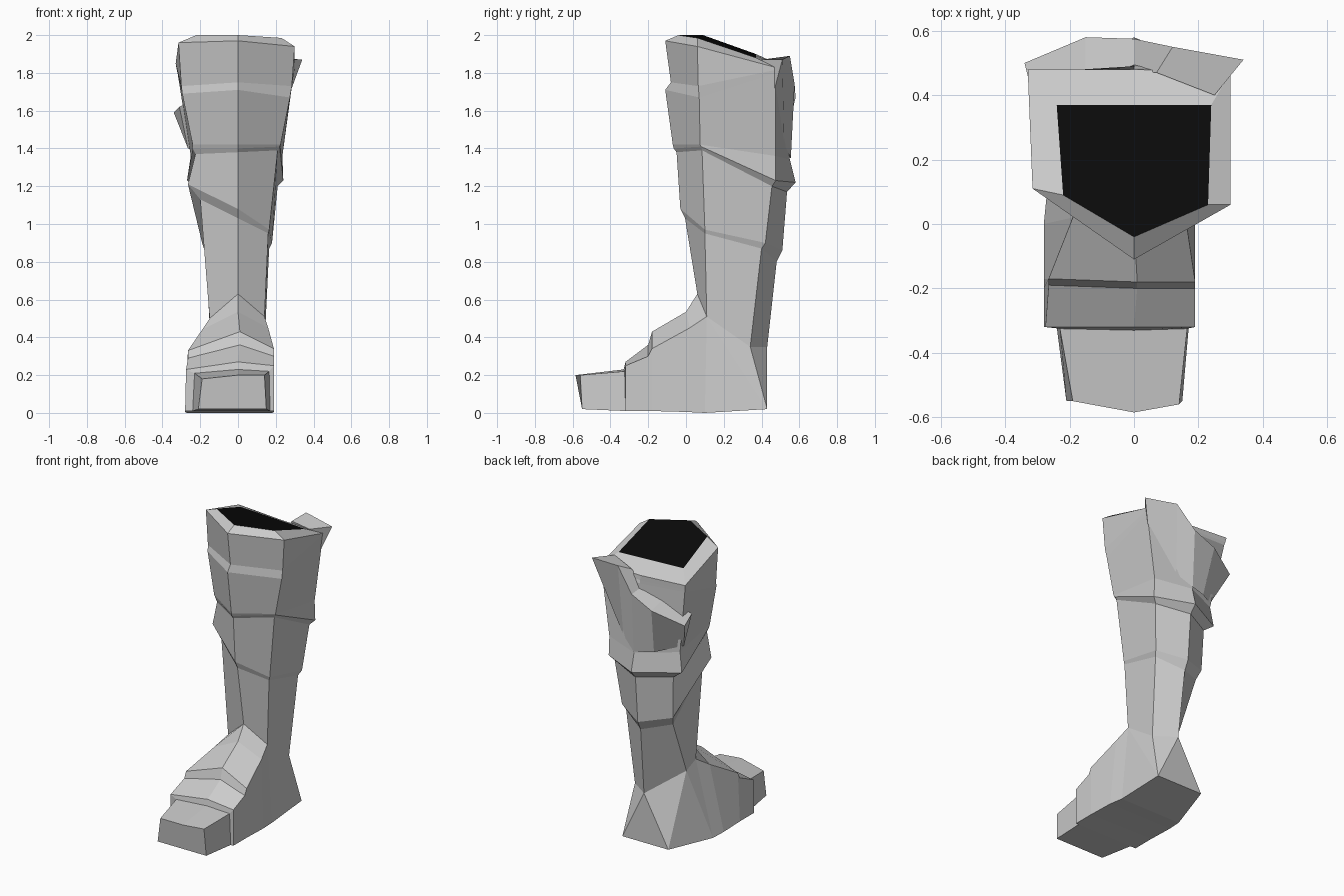
import bpy, bmesh

cube = bpy.data.objects.get("Cube")
if cube:
    bpy.data.objects.remove(cube, do_unlink=True)


def material(name, rgb):
    m = bpy.data.materials.new(name)
    m.use_nodes = True
    m.diffuse_color = (*rgb, 1)
    m.node_tree.nodes["Principled BSDF"].inputs["Base Color"].default_value = (*rgb, 1)
    return m


GREY = material("plain grey", (0.6, 0.6, 0.6))
BLACK = material("opening black", (0.003, 0.003, 0.003))


def face(bm, pts, mat=0):
    f = bm.faces.new([bm.verts.new(p) for p in pts])
    f.material_index = mat


def loft(bm, rings, closed=True):
    """Skin consecutive rings that have equal point counts."""
    for a, b in zip(rings, rings[1:]):
        n = len(a)
        for i in range(n if closed else n - 1):
            j = (i + 1) % n
            face(bm, [a[i], a[j], b[j], b[i]])


def finish(bm, name, mats):
    bmesh.ops.remove_doubles(bm, verts=bm.verts, dist=0.0005)
    bmesh.ops.recalc_face_normals(bm, faces=bm.faces)
    me = bpy.data.meshes.new(name)
    bm.to_mesh(me)
    bm.free()
    for m in mats:
        me.materials.append(m)
    ob = bpy.data.objects.new(name, me)
    bpy.context.collection.objects.link(ob)
    return ob


# Ankle ring: front, left, left back, back, right back, right
F, L, LB = (0, .06, .63), (.14, .11, .51), (.14, .34, .35)
B, RB, R = (.01, .43, .35), (-.15, .21, .46), (-.15, .11, .50)
SOLE_R, SOLE_L = (-.27, .10, 0), (.18, .10, 0)
HEEL_R, HEEL_L = (-.17, .43, .02), (.17, .43, .02)

# Shaft rings from the rim down, same point order
opening = [(0, -.04, 2.0), (.23, .06, 1.985), (.24, .37, 1.88),
           (0, .37, 1.89), (-.24, .37, 1.90), (-.22, .09, 2.0)]
shaft = [
    opening,
    [(0, -.11, 1.97), (.30, .06, 1.94), (.30, .47, 1.83),
     (0, .48, 1.83), (-.33, .48, 1.85), (-.315, .11, 1.96)],
    [(0, -.08, 1.75), (.285, .065, 1.73), (.298, .47, 1.815),
     (0, .485, 1.80), (-.325, .475, 1.82), (-.30, .11, 1.73)],
    [(0, -.11, 1.71), (.275, .07, 1.67), (.295, .475, 1.80),
     (0, .49, 1.78), (-.32, .47, 1.80), (-.295, .10, 1.69)],
    [(0, -.07, 1.42), (.225, .075, 1.42), (.235, .475, 1.36),
     (0, .55, 1.34), (-.25, .42, 1.36), (-.24, .09, 1.42)],
    [(0, -.065, 1.40), (.22, .08, 1.41), (.24, .475, 1.23),
     (0, .58, 1.22), (-.27, .43, 1.23), (-.24, .10, 1.40)],
    [(0, -.05, 1.38), (.21, .085, 1.39), (.21, .455, 1.20),
     (0, .535, 1.17), (-.20, .42, 1.18), (-.225, .10, 1.37)],
    [(0, -.03, 1.08), (.165, .10, .97), (.18, .42, .90),
     (0, .51, .86), (-.19, .41, .90), (-.265, .11, 1.21)],
    [(0, -.005, 1.03), (.16, .10, .95), (.165, .40, .87),
     (0, .48, .80), (-.17, .38, .84), (-.20, .11, 1.13)],
    [F, L, LB, B, RB, R],
]

# Foot sections from the toe back: sole, side, ridge, side, sole
foot = [
    [(-.21, -.55, .02), (-.19, -.55, .18), (0, -.585, .20), (.14, -.56, .20), (.15, -.55, .02)],
    [(-.24, -.32, .01), (-.23, -.325, .21), (0, -.33, .23), (.165, -.325, .22), (.17, -.32, .01)],
    [(-.28, -.32, .01), (-.275, -.32, .23), (0, -.32, .27), (.19, -.32, .25), (.19, -.32, .01)],
    [(-.28, -.20, .01), (-.265, -.19, .29), (.01, -.20, .36), (.19, -.20, .30), (.19, -.20, .01)],
    [(-.28, -.17, .01), (-.265, -.17, .33), (.01, -.18, .43), (.19, -.18, .34), (.19, -.18, .01)],
    [(-.28, .0, .005), (-.19, .02, .44), (0, 0, .535), (.16, .02, .45), (.19, .0, .005)],
    [SOLE_R, R, F, L, SOLE_L],
]

bm = bmesh.new()
loft(bm, shaft)
loft(bm, foot)
face(bm, foot[0])
# Heel block
for pts in ([L, LB, HEEL_L], [L, HEEL_L, SOLE_L], [LB, B, HEEL_L],
            [B, HEEL_R, HEEL_L], [B, RB, HEEL_R], [RB, R, SOLE_R],
            [RB, SOLE_R, HEEL_R], [SOLE_R, HEEL_R, HEEL_L, SOLE_L]):
    face(bm, pts)
# Dark opening inside the rim
face(bm, opening, 1)
finish(bm, "boot", [GREY, BLACK])

# Folded cuff wrapping diagonally around the back
cuff = [
    [(.25, .40, 1.87), (.07, .47, 1.85), (0, .47, 1.75), (-.15, .46, 1.70), (-.31, .38, 1.62)],
    [(.34, .51, 1.87), (.12, .55, 1.89), (0, .575, 1.74), (-.15, .58, 1.67), (-.34, .50, 1.59)],
    [(.285, .47, 1.72), (.10, .52, 1.42), (0, .555, 1.35), (-.12, .51, 1.36), (-.265, .40, 1.40)],
]
bm = bmesh.new()
loft(bm, cuff + [cuff[0]], closed=False)
for k in (0, -1):
    face(bm, [row[k] for row in cuff])
finish(bm, "back_cuff", [GREY])
